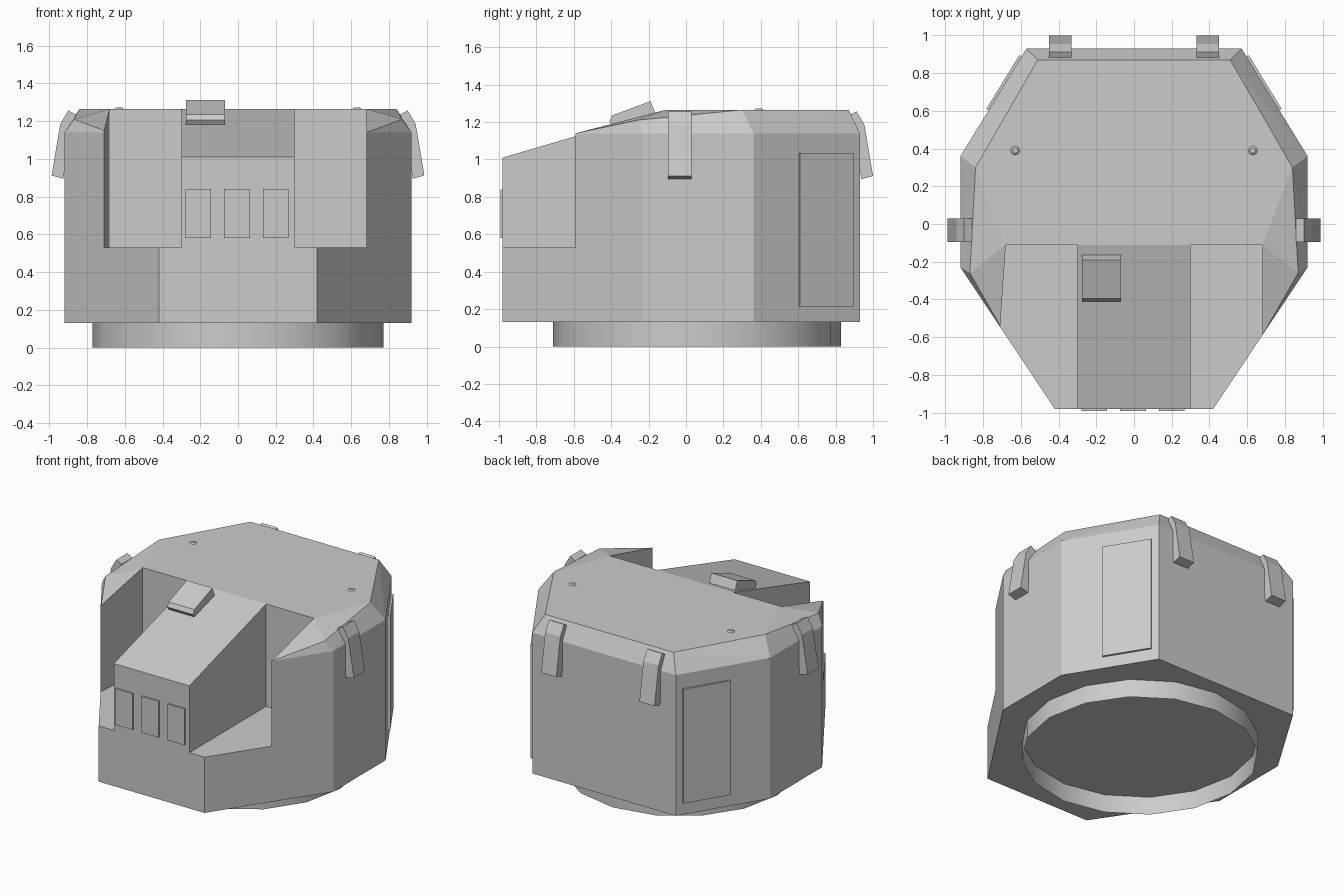
import bpy, bmesh, math
from mathutils import Vector, Matrix

if "Cube" in bpy.data.objects:
    bpy.data.objects.remove(bpy.data.objects["Cube"])


def finish(name, bm):
    bmesh.ops.recalc_face_normals(bm, faces=bm.faces)
    me = bpy.data.meshes.new(name)
    bm.to_mesh(me)
    bm.free()
    ob = bpy.data.objects.new(name, me)
    bpy.context.collection.objects.link(ob)
    return ob


def hull(name, pts):
    """Convex solid around a few points."""
    bm = bmesh.new()
    for p in pts:
        bm.verts.new(p)
    res = bmesh.ops.convex_hull(bm, input=bm.verts)
    loose = [v for v in bm.verts if not v.link_faces]
    bmesh.ops.delete(bm, geom=loose, context='VERTS')
    bmesh.ops.dissolve_limit(bm, angle_limit=math.radians(1), verts=bm.verts, edges=bm.edges)
    return finish(name, bm)


def prism(name, profile, place, a, b):
    """Extrude a 2D profile between a and b; place maps (u, v, w) to xyz."""
    bm = bmesh.new()
    lo = [bm.verts.new(place(u, v, a)) for u, v in profile]
    hi = [bm.verts.new(place(u, v, b)) for u, v in profile]
    bm.faces.new(lo)
    bm.faces.new(hi)
    n = len(profile)
    for i in range(n):
        j = (i + 1) % n
        bm.faces.new((lo[i], lo[j], hi[j], hi[i]))
    return finish(name, bm)


def side_profile(u, v, w):
    return (w, u, v)


def plan(u, v, w):
    return (u, v, w)


# Main shell: eight-sided body with chamfered roof
half = [(.42, -.98, .13), (.92, -.23, .13), (.92, .36, .13), (.57, .93, .13),
        (.42, -.98, 1.01), (.68, -.59, 1.14), (.92, -.23, 1.14), (.92, .36, 1.14),
        (.57, .93, 1.14), (.87, -.26, 1.21), (.68, -.11, 1.265),
        (.84, .30, 1.265), (.51, .87, 1.265)]
shell = hull("shell", [(s * x, y, z) for x, y, z in half for s in (1, -1)])

# Front recess cut out of the shell
cutter = prism("recess_cutter", [(-.68, -.11), (.68, -.11), (.68, -1.2), (-.754, -1.2)],
               plan, .53, 1.6)
cutter.hide_render = True
mod = shell.modifiers.new("recess", 'BOOLEAN')
mod.operation = 'DIFFERENCE'
mod.solver = 'EXACT'
mod.object = cutter
bpy.context.view_layer.objects.active = shell
bpy.ops.object.modifier_apply(modifier=mod.name)
bpy.data.objects.remove(cutter)

# Sloped middle block standing in the recess
prism("middle_block", [(-.98, .53), (-.11, .53), (-.11, 1.265), (-.98, 1.01)],
      side_profile, -.30, .30)

# Three front panels
for i, x in enumerate((-.21, -.005, .20)):
    prism(f"front_panel_{i + 1}", [(-.992, .58), (-.975, .58), (-.975, .84), (-.992, .84)],
          side_profile, x - .068, x + .068)

# Tilted lamp on the middle block
lamp = prism("lamp", [(-.41, 1.205), (-.395, 1.235), (-.19, 1.312), (-.165, 1.25), (-.39, 1.175)],
             side_profile, -.275, -.07)

# Open base ring
bm = bmesh.new()
bmesh.ops.create_cone(bm, cap_ends=False, segments=16, radius1=.77, radius2=.77, depth=.13,
                      matrix=Matrix.Translation((0, .06, .065)))
ring = finish("base_ring", bm)

for s, side in ((1, "right"), (-1, "left")):
    # Door panel on the slanted rear corner
    a, b = Vector((.92, .36)), Vector((.57, .93))
    d = (b - a).normalized()
    n = Vector((d.y, -d.x))
    p, q = a + d * .285, a + d * .62
    outline = [p - n * .01, q - n * .01, q + n * .014, p + n * .014]
    prism(f"{side}_door_panel", [(s * v.x, v.y) for v in outline], plan, .215, 1.035)

    # Bent clips over the roof edge, one on the side and one at the back
    clip = [(.858, 1.235), (.90, 1.257), (.942, 1.185), (.988, .912), (.925, .895), (.895, 1.17)]
    prism(f"{side}_side_clip", clip, lambda u, v, w, s=s: (s * u, w, v), -.095, .03)
    prism(f"{side}_back_clip", clip, lambda u, v, w, s=s: (s * w, u + .012, v), .33, .45)

    # Small roof stud
    bm = bmesh.new()
    bmesh.ops.create_cone(bm, cap_ends=True, segments=8, radius1=.032, radius2=.015, depth=.012,
                          matrix=Matrix.Translation((s * .63, .39, 1.266)))
    finish(f"{side}_roof_stud", bm)

# Smooth shading across the shallow facets
bpy.ops.object.select_all(action='DESELECT')
for ob in (ring, lamp):
    ob.select_set(True)
bpy.context.view_layer.objects.active = ring
bpy.ops.object.shade_smooth_by_angle(angle=math.radians(35))
